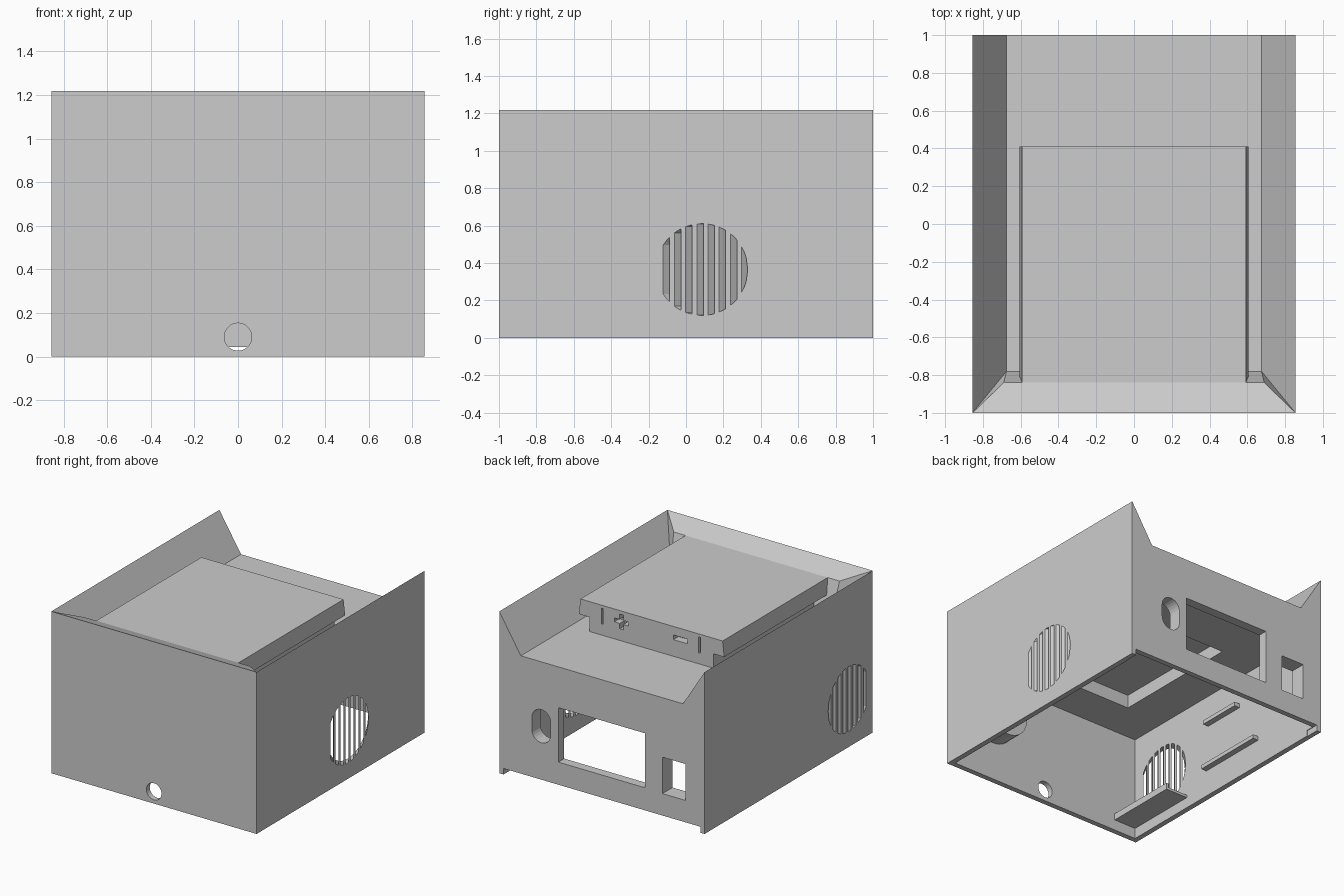
import bpy, bmesh, math

old = bpy.data.objects.get("Cube")
if old:
    bpy.data.objects.remove(old)

grey = bpy.data.materials.new("mid_grey")
grey.use_nodes = True
grey.diffuse_color = (0.605, 0.605, 0.605, 1)
grey.node_tree.nodes["Principled BSDF"].inputs["Base Color"].default_value = grey.diffuse_color

W, H, FLOOR, TRAY = 0.855, 1.218, 0.932, 1.157


def make(name, bm):
    bmesh.ops.recalc_face_normals(bm, faces=bm.faces)
    mesh = bpy.data.meshes.new(name)
    bm.to_mesh(mesh)
    bm.free()
    mesh.materials.append(grey)
    obj = bpy.data.objects.new(name, mesh)
    bpy.context.collection.objects.link(obj)
    return obj


def prism(name, axis, profile, a, b, slant=0):
    """Extrude a 2D profile along an axis; slant shifts it with distance from the side wall."""
    def place(u, v, w):
        return (w, u + slant * (abs(w) - W), v) if axis == "x" else (u, w, v)
    bm = bmesh.new()
    ends = [[bm.verts.new(place(u, v, w)) for u, v in profile] for w in (a, b)]
    bm.faces.new(ends[0])
    bm.faces.new(ends[1])
    n = len(profile)
    for i in range(n):
        j = (i + 1) % n
        bm.faces.new((ends[0][i], ends[0][j], ends[1][j], ends[1][i]))
    return make(name, bm)


def box(name, x, y, z):
    return prism(name, "y", [(x[0], z[0]), (x[1], z[0]), (x[1], z[1]), (x[0], z[1])], *y)


def arc(cx, cz, r, start, end, n):
    return [(cx + r * math.cos(math.radians(start + (end - start) * i / n)),
             cz + r * math.sin(math.radians(start + (end - start) * i / n))) for i in range(n + 1)]


def stadium(r):
    return arc(0.505, 0.495, r, 0, 180, 12) + arc(0.505, 0.40, r, 180, 360, 12)


def cut(obj, *cutters):
    for c in cutters:
        c.hide_render = True
        mod = obj.modifiers.new("cut", "BOOLEAN")
        mod.operation, mod.solver, mod.object = "DIFFERENCE", "EXACT", c
        bpy.context.view_layer.objects.active = obj
        bpy.ops.object.modifier_apply(modifier=mod.name)
        bpy.data.objects.remove(c)


# Housing: solid body with a sunken top, sloped side walls and a front ramp
bm = bmesh.new()
points = {"P": (W, -1, 0), "Q": (W, 1, 0), "A": (W, -1, H), "T": (W, 1, H),
          "R": (0.69, -0.84, TRAY), "F": (0.675, -0.78, FLOOR), "B": (0.675, 1, FLOOR)}
left = {k: bm.verts.new(p) for k, p in points.items()}
right = {k: bm.verts.new((-p[0], p[1], p[2])) for k, p in points.items()}
for side in (left, right):
    for keys in ("PQTA", "ATBF", "AFR"):
        bm.faces.new([side[k] for k in keys])
for keys in ("PQ", "PA", "AR", "RF", "FB", "QTB"):
    bm.faces.new([left[k] for k in keys] + [right[k] for k in reversed(keys)])
housing = make("housing", bm)

# Hollow inside, open underneath, and the raised gap under the back wall
cut(housing,
    box("inside", (-0.815, 0.815), (-0.96, 0.96), (-0.1, 0.79)),
    box("ceiling_recess", (-0.49, 0.49), (-0.65, 0.37), (0.7, 0.89)),
    box("back_gap", (-0.82, 0.82), (0.9, 1.1), (-0.1, 0.045)))

# Back openings and the front cable hole
cut(housing,
    box("window", (-0.357, 0.363), (0.9, 1.1), (0.215, 0.625)),
    box("inlet", (-0.696, -0.504), (0.9, 1.1), (0.21, 0.484)),
    prism("rounded_slot", "y", stadium(0.078), 0.9, 1.1),
    prism("cable_hole", "y", arc(0, 0.091, 0.063, 0, 350, 35), -1.1, -0.9))

# Collars that deepen the back openings on the inside
inlet_collar = box("inlet_collar", (-0.73, -0.47), (0.88, 0.97), (0.18, 0.515))
cut(inlet_collar, box("inlet_bore", (-0.696, -0.504), (0.8, 1.1), (0.21, 0.484)))
slot_collar = prism("slot_collar", "y", stadium(0.108), 0.9, 0.97)
cut(slot_collar, prism("slot_bore", "y", stadium(0.078), 0.8, 1.1))
window_collar = box("window_collar", (-0.387, 0.393), (0.93, 0.97), (0.185, 0.655))
cut(window_collar, box("window_bore", (-0.357, 0.363), (0.8, 1.1), (0.215, 0.625)))


# Round vents with slanted louvre slots, one in each side wall
def vent(cy, cz, r, a, b):
    for k in range(8):
        y = -0.19 + 0.06 * k
        ys = [max(-r, min(r, y + d)) for d in (-0.0175, -0.006, 0.006, 0.0175)]
        hs = [max(0.002, math.sqrt(max(0, r * r - v * v))) for v in ys]
        top = [(cy + v, cz + h) for v, h in zip(ys, hs)]
        low = [(cy + v, cz - h) for v, h in zip(ys, hs)]
        cut(housing, prism("vent_slot", "x", top + low[::-1], a, b, slant=-1.4))


vent(0.085, 0.365, 0.245, 0.8, 0.9)
vent(-0.715, 0.36, 0.245, -0.9, -0.8)

# Raised tray on the sunken top, overhanging a narrower base, with ports in its back
half = [(0.515, 0.92), (0.515, 1.04), (0.605, 1.04), (0.592, TRAY)]
tray = prism("raised_tray", "y", half + [(-x, z) for x, z in reversed(half)], -0.86, 0.41)
for x, w, h in ((0.41, 0.014, 0.12), (-0.4, 0.014, 0.12), (0.25, 0.12, 0.03),
                (0.25, 0.03, 0.11), (-0.24, 0.115, 0.035)):
    cut(tray, box("tray_port", (x - w / 2, x + w / 2), (0.35, 0.45), (1.075 - h / 2, 1.075 + h / 2)))

# Inner fittings: shelf with a lip, wall rails and a round front housing
box("inner_shelf", (-0.82, -0.63), (-0.965, -0.4), (0.08, 0.1))
box("shelf_lip", (-0.65, -0.63), (-0.965, -0.4), (0.1, 0.13))
box("lower_rail", (-0.82, -0.77), (-0.19, 0.37), (0.2, 0.23))
box("upper_rail", (-0.82, -0.77), (-0.17, 0.17), (0.55, 0.58))
drum = prism("front_drum", "y", arc(0.47, 0.46, 0.17, 0, 350, 35), -0.97, -0.8)
for face in drum.data.polygons:
    face.use_smooth = len(face.vertices) == 4
